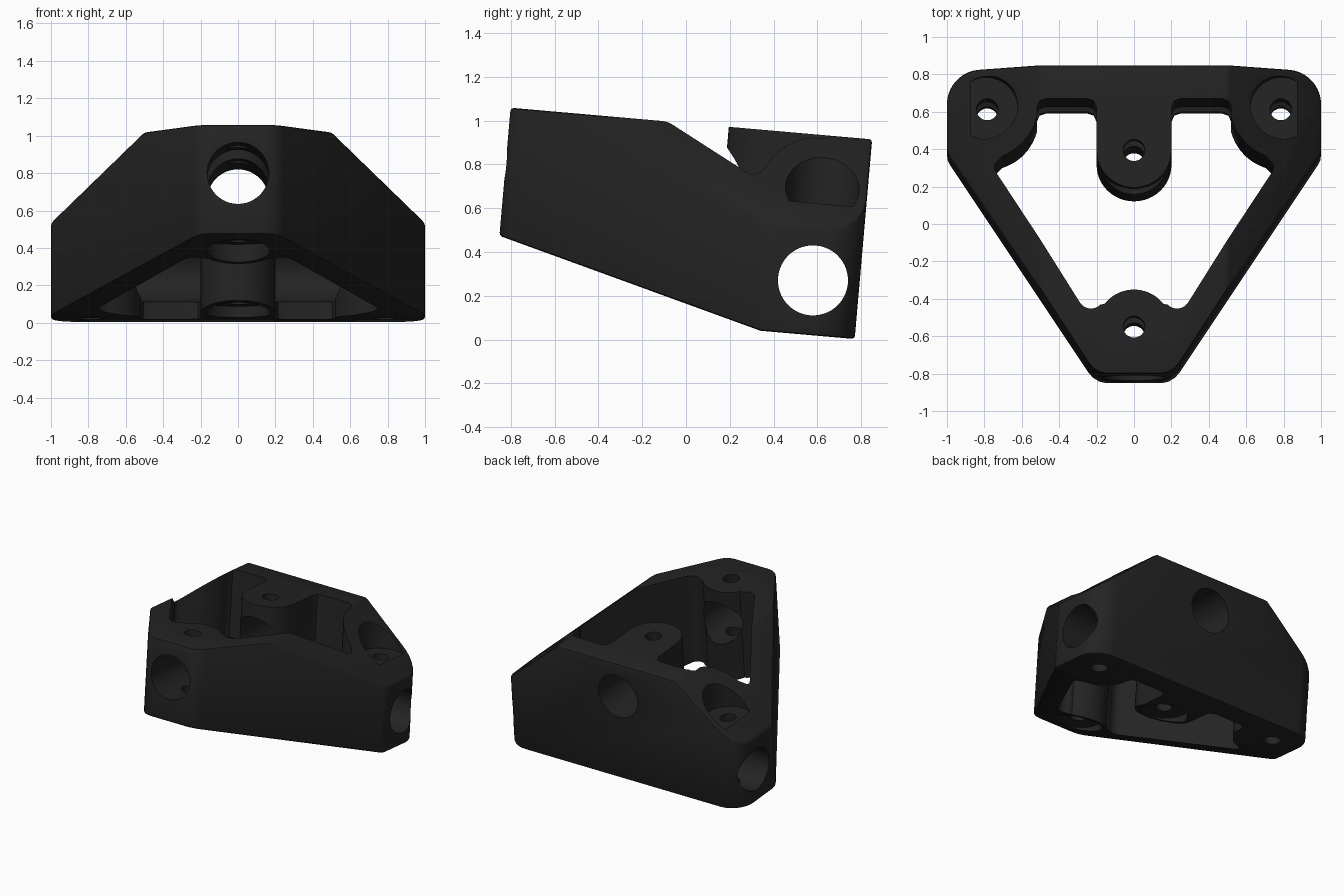
import bpy, bmesh, math
from mathutils import Vector, Matrix

if "Cube" in bpy.data.objects:
    bpy.data.objects.remove(bpy.data.objects["Cube"])

TILT = math.radians(-5)          # whole bracket leans back
TOP, BOTTOM = 0.985, 0.07


def arc(cx, cy, r, a0, a1, n):
    return [(cx + r * math.cos(math.radians(a0 + (a1 - a0) * i / n)),
             cy + r * math.sin(math.radians(a0 + (a1 - a0) * i / n))) for i in range(n + 1)]


def mirrored(right):
    """Close a right-half outline by mirroring it in x."""
    return right + [(-x, y) for x, y in reversed(right) if x > 1e-4]


def prism(outline, z0, z1):
    bm = bmesh.new()
    face = bm.faces.new([bm.verts.new((x, y, z0)) for x, y in outline])
    ext = bmesh.ops.extrude_face_region(bm, geom=[face])
    verts = [g for g in ext["geom"] if isinstance(g, bmesh.types.BMVert)]
    bmesh.ops.translate(bm, verts=verts, vec=(0, 0, z1 - z0))
    bmesh.ops.recalc_face_normals(bm, faces=bm.faces)
    return bm


def slice_off(bm, point, normal):
    """Remove everything on the normal side of a plane and cap the cut."""
    cut = bmesh.ops.bisect_plane(bm, geom=bm.verts[:] + bm.edges[:] + bm.faces[:], dist=1e-5,
                                 plane_co=point, plane_no=normal, clear_outer=True)
    edges = [g for g in cut["geom_cut"] if isinstance(g, bmesh.types.BMEdge)]
    bmesh.ops.holes_fill(bm, edges=edges, sides=0)


def make(name, bm):
    bmesh.ops.recalc_face_normals(bm, faces=bm.faces)
    mesh = bpy.data.meshes.new(name)
    bm.to_mesh(mesh)
    bm.free()
    ob = bpy.data.objects.new(name, mesh)
    bpy.context.collection.objects.link(ob)
    return ob


def bake(ob):
    """Turn the modifier result into plain mesh."""
    bpy.context.view_layer.update()
    mesh = bpy.data.meshes.new_from_object(ob.evaluated_get(bpy.context.evaluated_depsgraph_get()))
    ob.modifiers.clear()
    ob.data = mesh


def subtract(ob, cutter):
    mod = ob.modifiers.new("cut", 'BOOLEAN')
    mod.operation, mod.solver, mod.object = 'DIFFERENCE', 'EXACT', cutter
    bake(ob)
    bpy.data.objects.remove(cutter)


def drill(ob, center, axis, r, length, n=48):
    bm = bmesh.new()
    rot = Vector((0, 0, 1)).rotation_difference(Vector(axis)).to_matrix().to_4x4()
    bmesh.ops.create_cone(bm, cap_ends=True, segments=n, radius1=r, radius2=r, depth=length,
                          matrix=Matrix.Translation(center) @ rot)
    subtract(ob, make("drill_cutter", bm))


# Outer block: rounded triangular plan
outer = mirrored([(0.15, -0.89), (0.185, -0.882), (0.22, -0.86), (0.245, -0.83),
                  (0.985, 0.31), (0.996, 0.335), (1.0, 0.365)] + arc(0.83, 0.597, 0.17, 0, 90, 10))
bm = prism(outer, BOTTOM, TOP)
# sloping underside and sloping shoulders
a, s = math.radians(15), math.radians(40)
slice_off(bm, (0, 0.335, BOTTOM), (0, -math.sin(a), -math.cos(a)))
for side in (-1, 1):
    slice_off(bm, (side * 0.5, 0, TOP), (side * math.sin(s), 0, math.cos(s)))
bracket = make("bracket_body", bm)
bev = bracket.modifiers.new("soft_edges", 'BEVEL')
bev.width, bev.segments, bev.limit_method, bev.angle_limit = 0.014, 2, 'ANGLE', math.radians(32)
bev.use_clamp_overlap = False
bake(bracket)

# Central opening around front boss, rear pads and rear lug
opening = mirrored(arc(0, -0.638, 0.2, 90, 38, 8)
                   + arc(0.23, -0.47, 0.07, 225, 327, 8)
                   + [(0.735, 0.205), (0.747, 0.23), (0.742, 0.255)]
                   + arc(0.79, 0.56, 0.28, 252, 195, 10)
                   + [(0.52, 0.54), (0.505, 0.575), (0.47, 0.587),
                      (0.25, 0.587), (0.215, 0.575), (0.2, 0.54)]
                   + arc(0, 0.31, 0.2, 0, -90, 12))
subtract(bracket, make("opening_cutter", prism(opening, -0.5, 1.5)))

# Long rod bore front to back, and cross bore side to side
drill(bracket, (0, 0, 0.725), (0, 1, 0), 0.165, 3)
drill(bracket, (0, 0.554, 0.32), (1, 0, 0), 0.16, 3)

# Screw seats: tops of rear pads, undersides of lug and front boss
for side in (-1, 1):
    drill(bracket, (side * 0.79, 0.56, 0.672 + 0.5), (0, 0, 1), 0.168, 1)
drill(bracket, (0, 0.31, 0.13 - 0.5), (0, 0, 1), 0.17, 1)
drill(bracket, (0, -0.638, 0.38 - 0.5), (0, 0, 1), 0.17, 1)

# Screw holes
for x, y in ((0.785, 0.556), (-0.785, 0.556), (0, 0.31), (0, -0.638)):
    drill(bracket, (x, y, 0.5), (0, 0, 1), 0.058, 3, 28)

# Lean, colour and shading
bracket.rotation_euler = (TILT, 0, 0)
mat = bpy.data.materials.new("matte_black")
mat.diffuse_color = (0.017, 0.017, 0.017, 1)
mat.use_nodes = True
mat.node_tree.nodes["Principled BSDF"].inputs["Base Color"].default_value = mat.diffuse_color
bracket.data.materials.clear()
bracket.data.materials.append(mat)
for p in bracket.data.polygons:
    p.material_index = 0
bpy.context.view_layer.objects.active = bracket
bracket.select_set(True)
bpy.ops.object.shade_smooth_by_angle(angle=math.radians(25))
